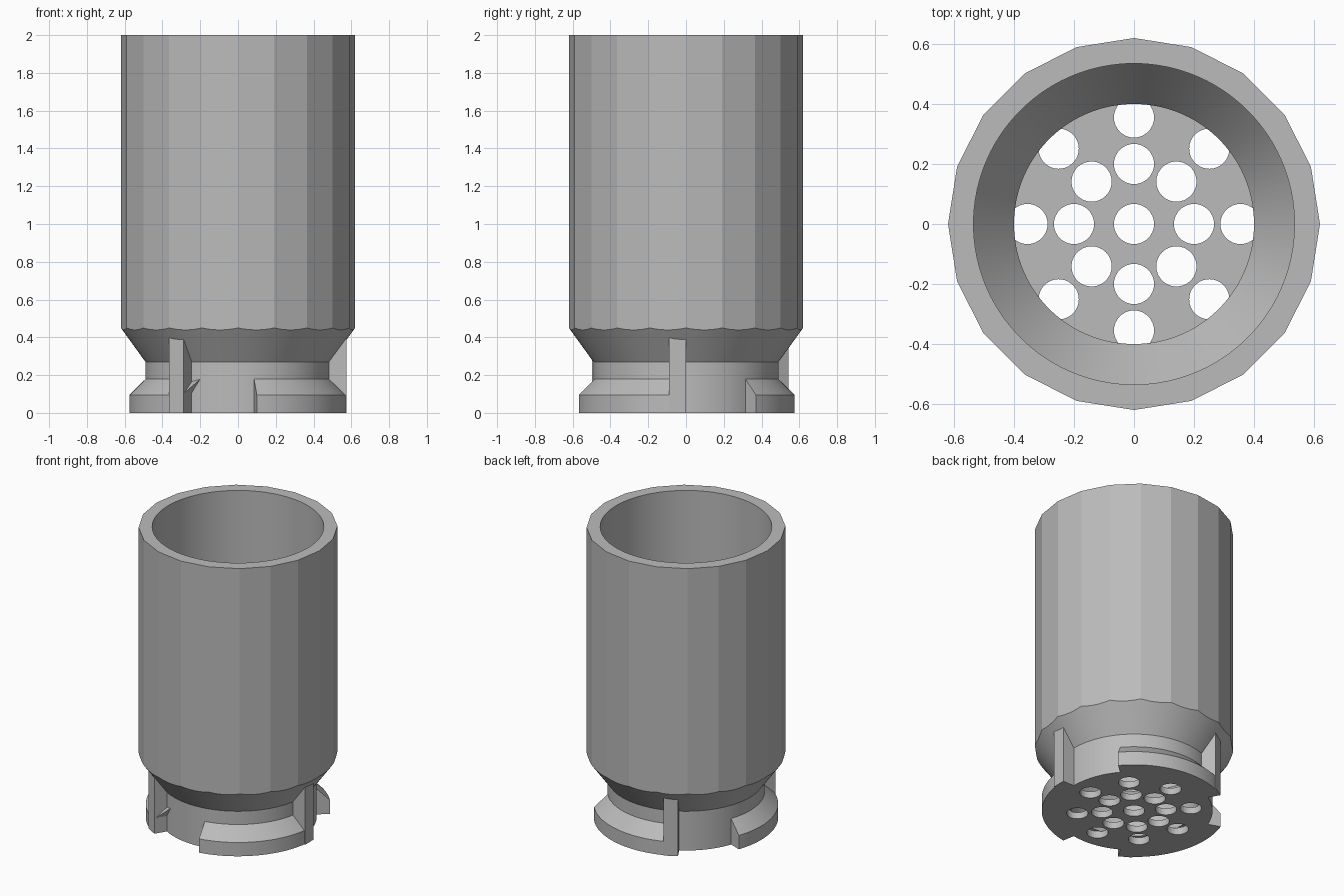
import bpy
import bmesh
from math import sin, cos, radians, pi
from mathutils import Matrix, Vector

cube = bpy.data.objects.get("Cube")
if cube:
    bpy.data.objects.remove(cube, do_unlink=True)

GREY = 0.5
grey = bpy.data.materials.new("plain grey")
grey.use_nodes = True
grey.diffuse_color = (GREY, GREY, GREY, 1)
grey.node_tree.nodes["Principled BSDF"].inputs["Base Color"].default_value = (GREY, GREY, GREY, 1)

SIDES, SEGMENTS = 20, 120
BODY_R, NECK_R, LUG_R = 0.62, 0.49, 0.575
NECK_TOP, FLOOR = 0.27, 0.045
SLOPE = 0.18 / 0.13
POST_W = 0.09


def polar(r, angle, z):
    return Vector((r * cos(angle), r * sin(angle), z))


def finish(bm, name):
    bmesh.ops.recalc_face_normals(bm, faces=bm.faces)
    mesh = bpy.data.meshes.new(name)
    bm.to_mesh(mesh)
    bm.free()
    mesh.materials.append(grey)
    obj = bpy.data.objects.new(name, mesh)
    bpy.context.collection.objects.link(obj)
    return obj


def smooth(obj):
    bpy.ops.object.select_all(action='DESELECT')
    obj.select_set(True)
    bpy.context.view_layer.objects.active = obj
    bpy.ops.object.shade_smooth_by_angle(angle=radians(10))


def bridge(bm, a, b, closed):
    n = len(a)
    for i in range(n if closed else n - 1):
        j = (i + 1) % n
        bm.faces.new((a[i], a[j], b[j], b[i]))


def polygon_radius(angle):
    step = 2 * pi / SIDES
    return BODY_R * cos(step / 2) / cos(angle % step - step / 2)


# Cup body: faceted outside, round funnel inside
def make_body():
    bm = bmesh.new()
    angles = [2 * pi * (i + 1e-6) / SEGMENTS for i in range(SEGMENTS)]

    def ring(r, z):
        return [bm.verts.new(polar(r, a, z)) for a in angles]

    radii = [polygon_radius(a) for a in angles]
    shoulder = [bm.verts.new(polar(r, a, NECK_TOP + (r - NECK_R) * SLOPE)) for r, a in zip(radii, angles)]
    rim = [bm.verts.new(polar(r, a, 2)) for r, a in zip(radii, angles)]
    rings = [ring(NECK_R, 0), ring(NECK_R, NECK_TOP), shoulder, rim,
             ring(0.535, 2), ring(0.535, 0.45), ring(0.40, NECK_TOP), ring(0.40, FLOOR)]
    for a, b in zip(rings, rings[1:]):
        bridge(bm, a, b, True)
    bm.faces.new(rings[0])
    bm.faces.new(rings[-1])
    return finish(bm, "cup_body")


# Drain holes: one in the centre and two rings of eight
def cut_holes(body):
    bm = bmesh.new()
    spots = [Vector((0, 0, 0))]
    spots += [polar(r, k * pi / 4, 0) for r in (0.2, 0.355) for k in range(8)]
    for p in spots:
        bmesh.ops.create_cone(bm, cap_ends=True, segments=32, radius1=0.067, radius2=0.067,
                              depth=0.15, matrix=Matrix.Translation(p + Vector((0, 0, -0.025))))
    cutter = finish(bm, "hole_cutter")
    cutter.hide_render = True
    mod = body.modifiers.new("holes", 'BOOLEAN')
    mod.operation = 'DIFFERENCE'
    mod.solver = 'EXACT'
    mod.object = cutter
    bpy.context.view_layer.objects.active = body
    bpy.ops.object.modifier_apply(modifier=mod.name)
    bpy.data.objects.remove(cutter, do_unlink=True)


# Locking lug: arc of bevelled flange
def make_lug(start, end, name):
    bm = bmesh.new()
    profile = [(0.485, 0), (LUG_R, 0), (LUG_R, 0.095), (0.485, 0.184)]
    count = 28
    angles = [radians(start + (end - start) * i / count) for i in range(count + 1)]
    arcs = [[bm.verts.new(polar(r, a, z)) for a in angles] for r, z in profile]
    for i in range(4):
        bridge(bm, arcs[i], arcs[(i + 1) % 4], False)
    bm.faces.new([arc[0] for arc in arcs])
    bm.faces.new([arc[-1] for arc in arcs])
    return finish(bm, name)


# Stop post: upright bar running into the cone
def make_post(turn, name):
    bm = bmesh.new()
    profile = [(0.46, 0), (LUG_R, 0), (LUG_R, 0.41), (0.56, 0.41), (0.46, 0.3)]
    face = bm.faces.new([bm.verts.new((x, 0, z)) for x, z in profile])
    moved = bmesh.ops.extrude_face_region(bm, geom=[face])["geom"]
    bmesh.ops.translate(bm, vec=(0, -POST_W, 0), verts=[v for v in moved if isinstance(v, bmesh.types.BMVert)])
    bmesh.ops.rotate(bm, verts=bm.verts, matrix=Matrix.Rotation(radians(turn), 3, 'Z'))
    return finish(bm, name)


body = make_body()
cut_holes(body)
smooth(body)
for k, side in enumerate(("left", "back", "front")):
    turn = 120 * k
    make_post(turn, side + "_stop_post")
    smooth(make_lug(turn + 40, turn + 111.5, side + "_locking_lug"))

# Small wedge beside the front post
bm = bmesh.new()
for r, a, z in ((LUG_R, 239.5, 0.1), (0.47, 239.5, 0.18), (0.488, 246, 0.18), (0.47, 239.5, 0.1)):
    bm.verts.new(polar(r, radians(a), z))
bmesh.ops.convex_hull(bm, input=bm.verts)
finish(bm, "front_post_wedge")
